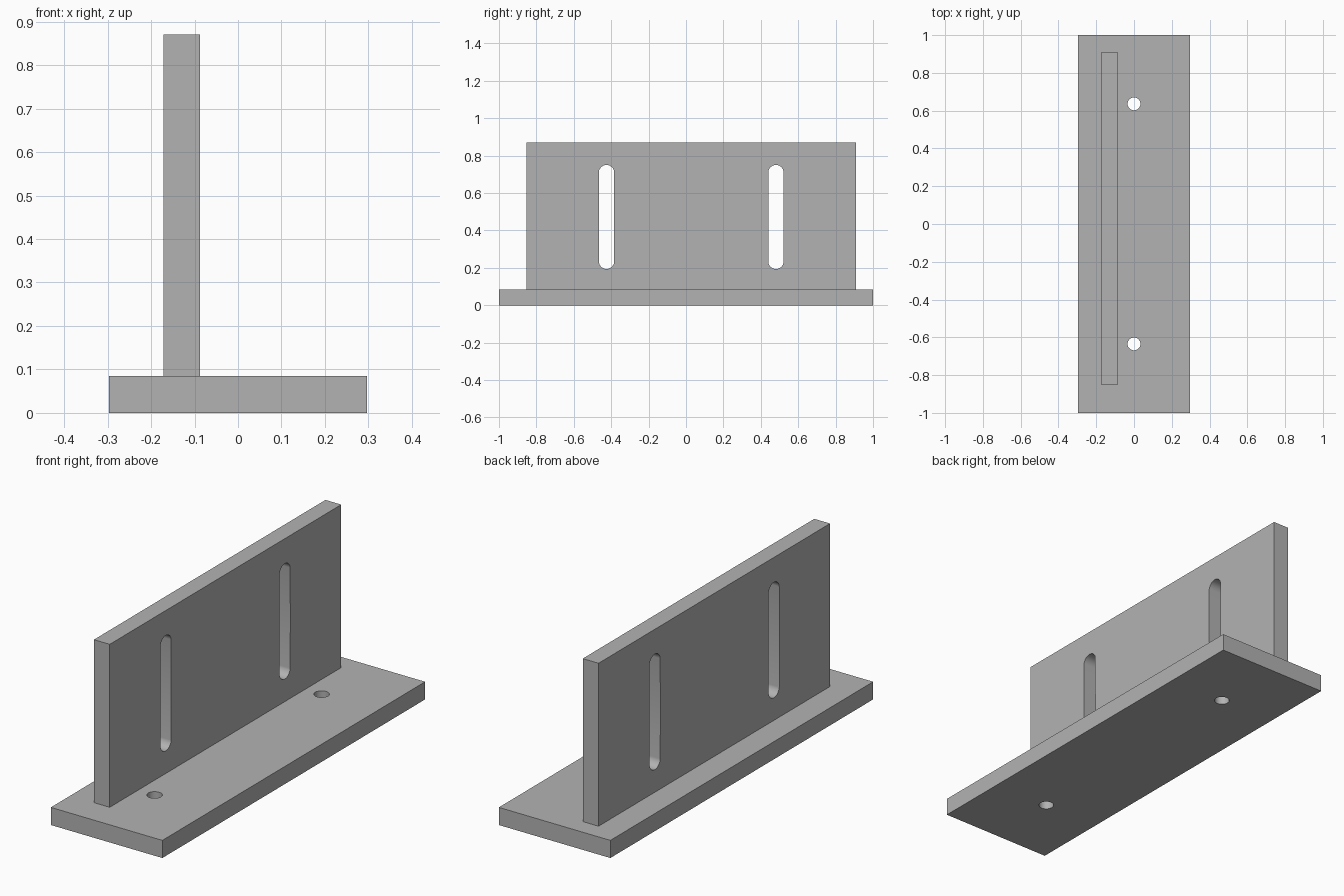
import bpy
import math
from mathutils import Matrix

cube = bpy.data.objects.get("Cube")
if cube:
    bpy.data.objects.remove(cube, do_unlink=True)

grey = bpy.data.materials.new("plain_grey")
grey.use_nodes = True
colour = (0.45, 0.45, 0.45, 1)
grey.diffuse_color = colour
grey.node_tree.nodes["Principled BSDF"].inputs["Base Color"].default_value = colour


def box(name, low, high):
    """Box between two opposite corners."""
    centre = [(a + b) / 2 for a, b in zip(low, high)]
    size = [b - a for a, b in zip(low, high)]
    bpy.ops.mesh.primitive_cube_add(size=1, location=centre)
    obj = bpy.context.object
    obj.name = name
    obj.data.transform(Matrix.Diagonal((*size, 1)))
    obj.data.materials.append(grey)
    return obj


def cylinder_cutter(radius, depth, location, rotation=(0, 0, 0), stretch=0):
    """Cylinder whose two halves are pulled apart along local x to form a slot."""
    bpy.ops.mesh.primitive_cylinder_add(
        vertices=48, radius=radius, depth=depth, location=location, rotation=rotation)
    obj = bpy.context.object
    obj.name = "hole_cutter"
    obj.hide_render = True
    for v in obj.data.vertices:
        if abs(v.co.x) > 1e-5:
            v.co.x += math.copysign(stretch, v.co.x)
    obj.data.materials.append(grey)
    return obj


def cut(part, cutters):
    """Subtract the cutters, then smooth only the round walls."""
    bpy.context.view_layer.objects.active = part
    for cutter in cutters:
        mod = part.modifiers.new("hole", "BOOLEAN")
        mod.operation = "DIFFERENCE"
        mod.solver = "EXACT"
        mod.object = cutter
        bpy.ops.object.modifier_apply(modifier=mod.name)
        bpy.data.objects.remove(cutter, do_unlink=True)
    bpy.ops.object.select_all(action="DESELECT")
    part.select_set(True)
    bpy.ops.object.shade_smooth_by_angle(angle=math.radians(30))


# Base plate with two round screw holes
base = box("base_plate", (-0.297, -1, 0), (0.297, 1, 0.085))
cut(base, [cylinder_cutter(0.034, 0.4, (0, y, 0.04)) for y in (-0.635, 0.636)])

# Upright plate with two vertical slots
upright = box("upright_plate", (-0.171, -0.852, 0.085), (-0.087, 0.91, 0.87))
slot_radius, slot_low, slot_high = 0.041, 0.194, 0.75
cut(upright, [
    cylinder_cutter(slot_radius, 0.4, (-0.129, y, (slot_low + slot_high) / 2),
                    (0, math.pi / 2, 0), (slot_high - slot_low) / 2 - slot_radius)
    for y in (-0.425, 0.481)])
